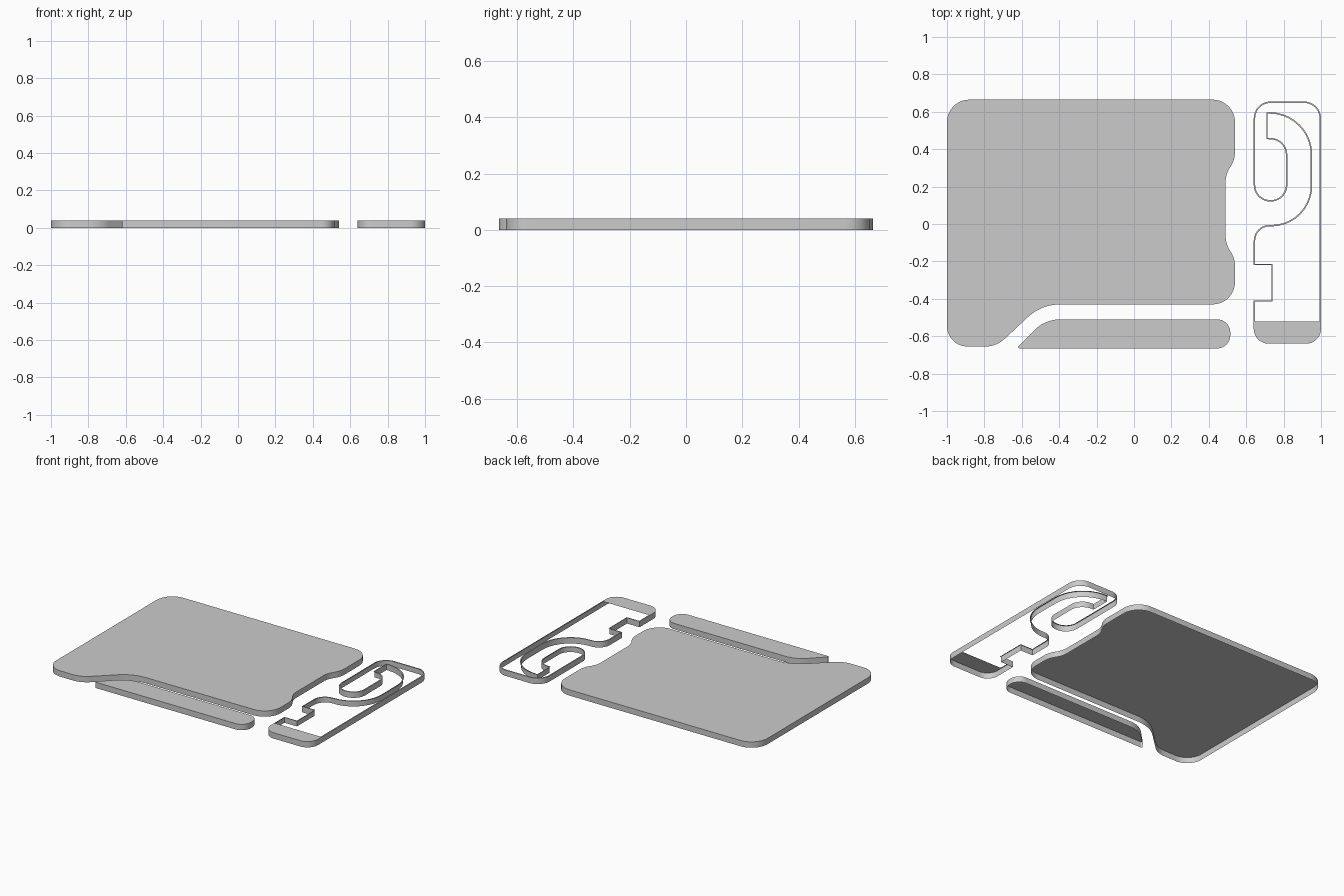
import bpy, bmesh, math
from mathutils import Vector

if "Cube" in bpy.data.objects:
    bpy.data.objects.remove(bpy.data.objects["Cube"])

HEIGHT = 0.04


def rounded_outline(corners, steps=10):
    """Corners are (x, y, trim): each corner is cut back by trim and filled with an arc."""
    pts, n = [], len(corners)
    for i, (x, y, d) in enumerate(corners):
        p = Vector((x, y))
        if d == 0:
            pts.append(p)
            continue
        u = (Vector(corners[i - 1][:2]) - p).normalized()
        v = (Vector(corners[(i + 1) % n][:2]) - p).normalized()
        turn = math.pi - u.angle(v)
        k = 1 - 4 / 3 * math.tan(turn / 4) / math.tan(turn / 2)
        a, b, c, e = p + u * d, p + u * d * k, p + v * d * k, p + v * d
        for s in range(steps + 1):
            t = s / steps
            q = (a * (1 - t) ** 3 + b * 3 * t * (1 - t) ** 2
                 + c * 3 * t * t * (1 - t) + e * t ** 3)
            if not pts or (q - pts[-1]).length > 1e-4:
                pts.append(q)
    if (pts[0] - pts[-1]).length < 1e-4:
        pts.pop()
    area = sum(pts[i - 1].cross(pts[i]) for i in range(len(pts)))
    return pts if area > 0 else pts[::-1]


def open_shell(name, corners, cap_below=None):
    """Thin wall with a top cap and open underside; cap_below limits the cap to low y."""
    bm = bmesh.new()
    pts = rounded_outline(corners)
    low = [bm.verts.new((p.x, p.y, 0)) for p in pts]
    top = [bm.verts.new((p.x, p.y, HEIGHT)) for p in pts]
    for i in range(len(pts)):
        bm.faces.new((low[i - 1], low[i], top[i], top[i - 1]))
    cap = bm.faces.new(top)
    if cap_below is not None:
        # narrow rim, with only the lower end filled in
        cap.normal_update()
        bmesh.ops.inset_region(bm, faces=[cap], thickness=0.008, use_boundary=True)
        end = [v for v in cap.verts if v.co.y < cap_below + 0.001]
        bmesh.ops.delete(bm, geom=[cap], context='FACES_ONLY')
        bm.faces.new(end)
    mesh = bpy.data.meshes.new(name)
    bm.to_mesh(mesh)
    bm.free()
    obj = bpy.data.objects.new(name, mesh)
    bpy.context.collection.objects.link(obj)
    bpy.ops.object.select_all(action='DESELECT')
    obj.select_set(True)
    bpy.context.view_layer.objects.active = obj
    bpy.ops.object.shade_smooth_by_angle(angle=math.radians(30))
    return obj


# large panel with a shallow notch on the right and a step along the front
open_shell("main_panel", [
    (-1, 0.665, 0.12), (0.54, 0.665, 0.12),
    (0.54, 0.345, 0.04), (0.49, 0.265, 0.04),
    (0.49, -0.105, 0.04), (0.54, -0.185, 0.04),
    (0.54, -0.43, 0.12), (-0.495, -0.43, 0.1),
    (-0.735, -0.655, 0.06), (-1, -0.655, 0.11)])

# slim bar in front of the panel
open_shell("front_bar", [
    (-0.475, -0.51, 0.08), (0.515, -0.51, 0.07),
    (0.515, -0.665, 0.07), (-0.63, -0.665, 0.018)])

# side frame with a hooked channel and a square notch
open_shell("side_frame", [
    (0.64, 0.655, 0.09), (1, 0.655, 0.09),
    (1, -0.52, 0), (1, -0.64, 0.08),
    (0.64, -0.64, 0.08), (0.64, -0.52, 0),
    (0.64, -0.41, 0), (0.735, -0.41, 0),
    (0.735, -0.22, 0), (0.64, -0.22, 0),
    (0.64, -0.005, 0.085), (0.945, -0.005, 0.21),
    (0.945, 0.59, 0.22), (0.715, 0.59, 0),
    (0.715, 0.46, 0), (0.82, 0.46, 0.09),
    (0.82, 0.12, 0.088), (0.64, 0.12, 0.088)], cap_below=-0.52)
